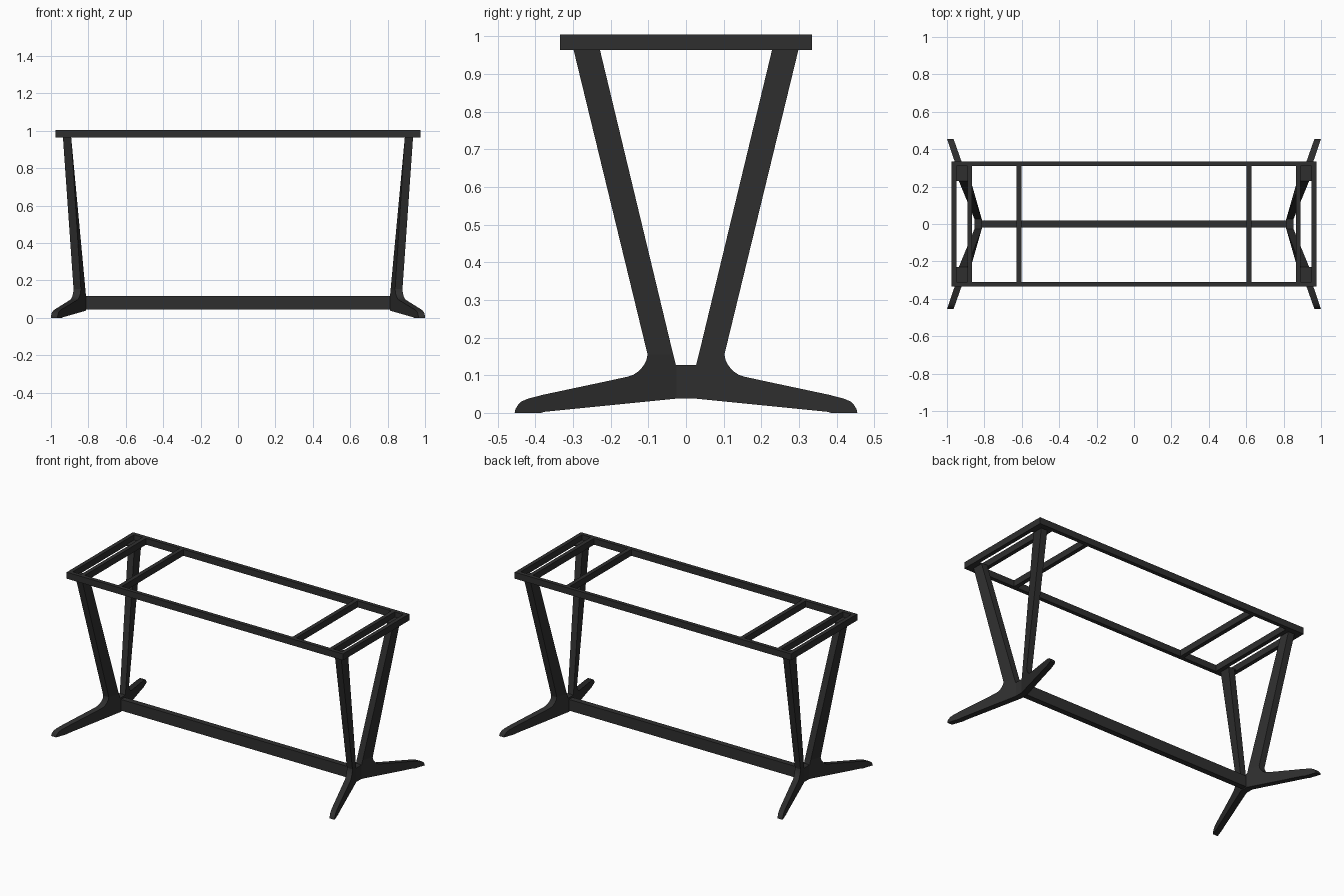
import bpy, bmesh

if "Cube" in bpy.data.objects:
    bpy.data.objects.remove(bpy.data.objects["Cube"])

black = bpy.data.materials.new("black metal")
black.diffuse_color = (0.028, 0.028, 0.028, 1)
black.use_nodes = True
black.node_tree.nodes["Principled BSDF"].inputs["Base Color"].default_value = black.diffuse_color


def add_object(name, bm, mirror=(False, False, False)):
    bmesh.ops.recalc_face_normals(bm, faces=bm.faces)
    mesh = bpy.data.meshes.new(name)
    bm.to_mesh(mesh)
    bm.free()
    mesh.materials.append(black)
    obj = bpy.data.objects.new(name, mesh)
    bpy.context.collection.objects.link(obj)
    if any(mirror):
        mod = obj.modifiers.new("mirror", 'MIRROR')
        mod.use_axis = mirror
        mod.merge_threshold = 0.0005
    return obj


def box(name, x, y, z, mirror=(False, False, False)):
    bm = bmesh.new()
    bmesh.ops.create_cube(bm, size=1)
    for v in bm.verts:
        v.co = [r[0] + (c + 0.5) * (r[1] - r[0]) for c, r in zip(v.co, (x, y, z))]
    return add_object(name, bm, mirror)


# Top frame: long rails, end rails and cross bars
TOP = (0.964, 1.005)
box("long_rail", (-0.975, 0.975), (0.309, 0.334), TOP, (False, True, False))
for name, x0, x1 in (("end_rail", 0.95, 0.975), ("inner_end_bar", 0.865, 0.89),
                     ("cross_bar", 0.602, 0.628)):
    box(name, (x0, x1), (-0.309, 0.309), TOP, (True, False, False))

# Mounting plates on top of the legs, and the low stretcher
box("leg_plate", (0.89, 0.95), (0.231, 0.309), (0.964, 0.972), (True, True, False))
box("stretcher", (-0.82, 0.82), (-0.018, 0.018), (0.045, 0.116))

# Splayed foot with leg: a quarter is modelled and mirrored in x and y
KINK = 0.025
profile = [(KINK, 0.038), (0.375, 0.003), (0.385, 0), (0.455, 0), (0.453, 0.010),
           (0.446, 0.021), (0.437, 0.030), (0.422, 0.037), (0.38, 0.048),
           (0.30, 0.065), (0.22, 0.082), (0.155, 0.096), (0.14, 0.101),
           (0.125, 0.111), (0.113, 0.125), (0.105, 0.140), (0.102, 0.155),
           (0.034, 0.155), (0.027, 0.127), (KINK, 0.127)]
LEG = 16                       # profile edge from which the leg rises


def inner_x(y):
    return 0.813 + 0.353 * max(0, y - KINK)


def outer_x(y):
    return 0.853 + 0.3419 * max(0, y - KINK)


bm = bmesh.new()
inner = [bm.verts.new((inner_x(y), y, z)) for y, z in profile]
outer = [bm.verts.new((outer_x(y), y, z)) for y, z in profile]
bm.faces.new(inner)
bm.faces.new(outer)
for i in range(len(profile) - 1):
    if i != LEG:
        f = bm.faces.new((inner[i], inner[i + 1], outer[i + 1], outer[i]))
        f.smooth = 3 <= i < LEG

# Half of the central hub up to the mirror plane
hub_edge = [inner[0], outer[0], outer[-1], inner[-1]]
hub_mid = [bm.verts.new((v.co.x, 0, v.co.z)) for v in hub_edge]
for i in range(4):
    j = (i + 1) % 4
    bm.faces.new((hub_edge[i], hub_edge[j], hub_mid[j], hub_mid[i]))

# Leg twisting from the foot direction to a square top
low = [inner[LEG], outer[LEG], outer[LEG + 1], inner[LEG + 1]]
high = [bm.verts.new((x, y, 0.966)) for x, y in
        ((0.892, 0.299), (0.936, 0.299), (0.936, 0.229), (0.892, 0.229))]
for i in range(4):
    j = (i + 1) % 4
    bm.faces.new((low[i], low[j], high[j], high[i]))
bm.faces.new(high)
add_object("foot_and_leg", bm, (True, True, False))
